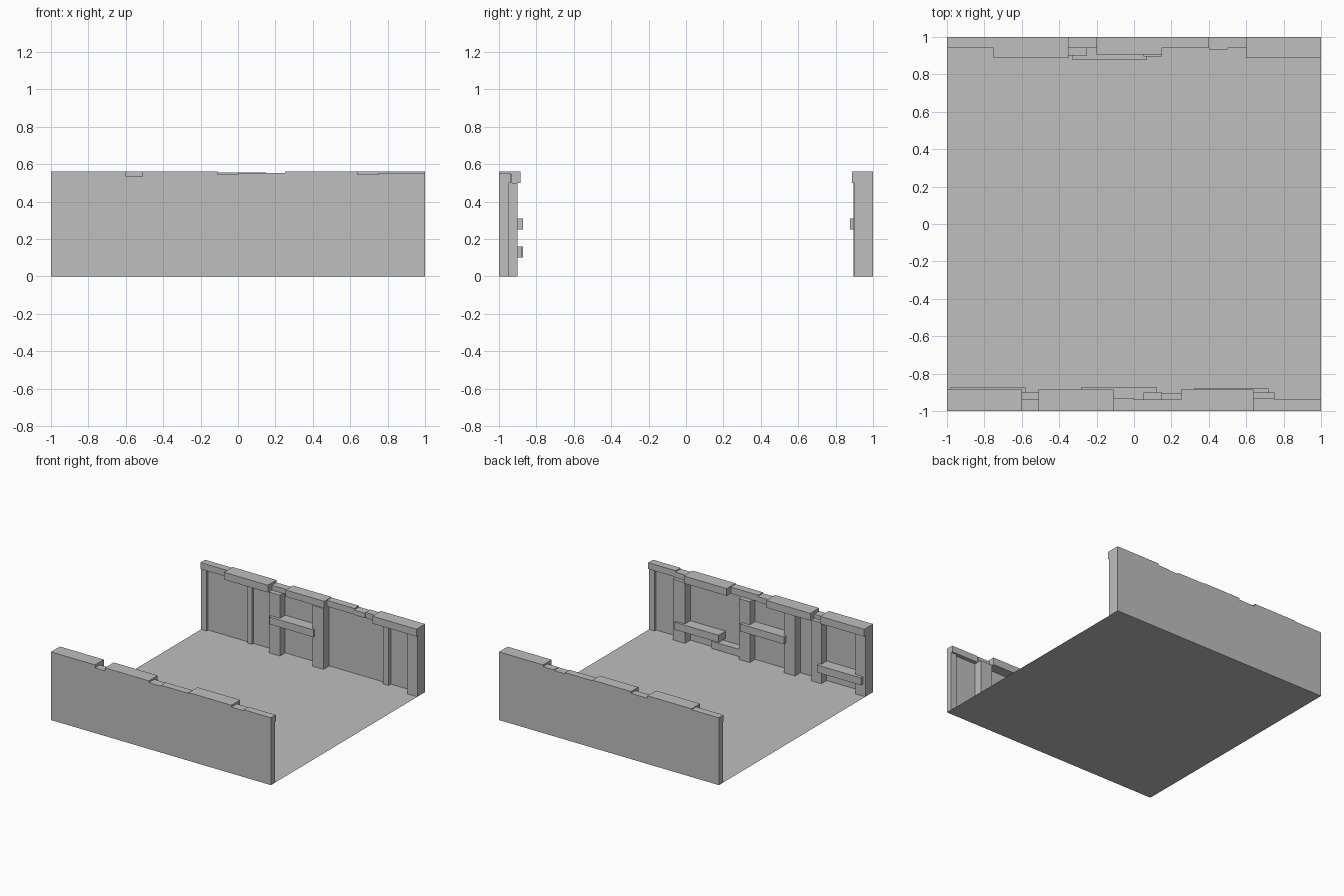
import bpy
import bmesh

cube = bpy.data.objects.get("Cube")
if cube:
    bpy.data.objects.remove(cube, do_unlink=True)

grey = bpy.data.materials.new("plain_grey")
grey.use_nodes = True
GREY = (0.52, 0.52, 0.52, 1)
grey.diffuse_color = GREY
grey.node_tree.nodes["Principled BSDF"].inputs["Base Color"].default_value = GREY

PANEL = 0.97    # inner face of the thin backing panel
RAIL_Z = 0.50   # underside of the top rail and caps


def finish(name, bm):
    mesh = bpy.data.meshes.new(name)
    bm.to_mesh(mesh)
    bm.free()
    mesh.materials.append(grey)
    bpy.context.collection.objects.link(bpy.data.objects.new(name, mesh))


def wall_box(name, side, x0, x1, inner, z0, z1, outer=1.0):
    """Box on one wall, running from its outer face in to the inner depth."""
    bm = bmesh.new()
    bmesh.ops.create_cube(bm, size=1)
    bmesh.ops.scale(bm, vec=(x1 - x0, outer - inner, z1 - z0), verts=bm.verts)
    centre = ((x0 + x1) / 2, side * (outer + inner) / 2, (z0 + z1) / 2)
    bmesh.ops.translate(bm, vec=centre, verts=bm.verts)
    finish(name, bm)


def build_wall(label, side, rails, posts, shelves):
    wall_box(label + "_panel", side, -1, 1, PANEL, 0, RAIL_Z)
    for x0, x1, inner, top in rails:
        wall_box(label + "_top_rail", side, x0, x1, inner, RAIL_Z, top)
    for x0, x1, inner in posts:
        wall_box(label + "_post", side, x0, x1, inner, 0, RAIL_Z, PANEL)
    for x0, x1, inner, z0, z1 in shelves:
        wall_box(label + "_shelf", side, x0, x1, inner, z0, z1, PANEL)


# Floor sheet
floor = bmesh.new()
bmesh.ops.create_grid(floor, x_segments=1, y_segments=1, size=1)
finish("floor", floor)

# Front wall: rails (x0, x1, depth, top), posts, shelves
build_wall(
    "front_wall", -1,
    rails=[(-1, -0.6, 0.885, 0.56), (-0.6, -0.51, 0.935, 0.535),
           (-0.51, -0.11, 0.885, 0.56), (-0.11, 0, 0.93, 0.545),
           (0, 0.25, 0.938, 0.553), (0.25, 0.64, 0.885, 0.56),
           (0.64, 0.75, 0.93, 0.545), (0.75, 1, 0.938, 0.553)],
    posts=[(-1, -0.91, 0.9), (-0.6, -0.51, 0.9), (-0.36, -0.26, 0.9),
           (0.05, 0.15, 0.9), (0.64, 0.75, 0.9), (0.95, 1, 0.95)],
    shelves=[(-0.98, -0.58, 0.872, 0.1, 0.16), (-0.28, 0.12, 0.872, 0.25, 0.31),
             (0.32, 0.72, 0.88, 0.1, 0.16), (0.15, 0.4, 0.905, 0.02, 0.08)])

# Back wall
build_wall(
    "back_wall", 1,
    rails=[(-1, -0.75, 0.94, 0.553), (-0.75, -0.35, 0.888, 0.56),
           (-0.35, -0.2, 0.94, 0.54), (-0.2, 0.15, 0.905, 0.555),
           (0.15, 0.4, 0.94, 0.55), (0.4, 0.5, 0.933, 0.54),
           (0.5, 0.6, 0.94, 0.545), (0.6, 1, 0.888, 0.56)],
    posts=[(-1, -0.95, 0.95), (-0.58, -0.54, 0.95), (-0.35, -0.25, 0.902),
           (0.05, 0.15, 0.895), (0.66, 0.71, 0.94), (0.91, 1, 0.9)],
    shelves=[(-0.33, 0.07, 0.877, 0.25, 0.31)])
